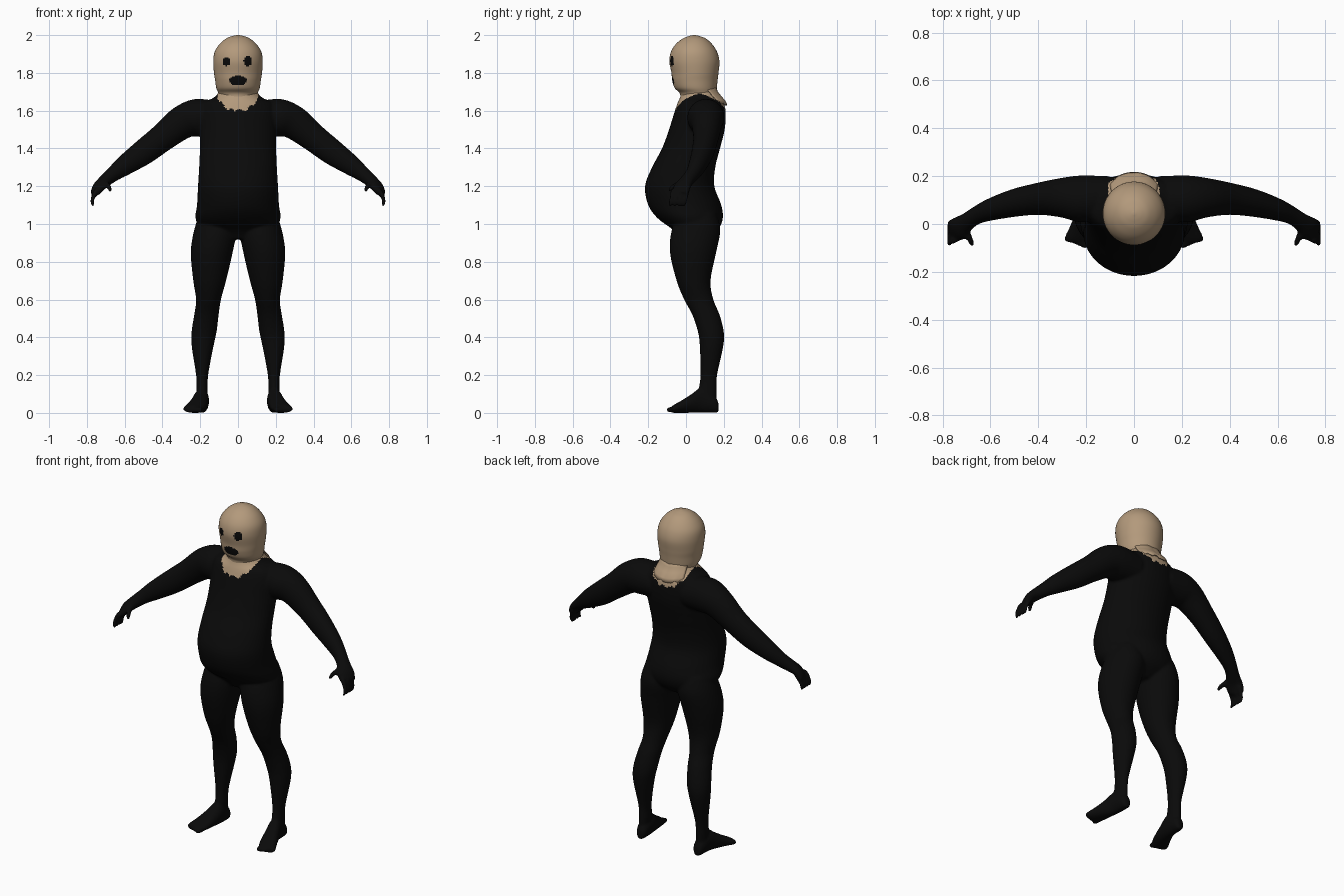
import bpy, bmesh, math, random
from mathutils import Vector

if "Cube" in bpy.data.objects:
    bpy.data.objects.remove(bpy.data.objects["Cube"])

random.seed(4)


def material(name, color):
    m = bpy.data.materials.new(name)
    m.diffuse_color = (*color, 1)
    m.use_nodes = True
    m.node_tree.nodes["Principled BSDF"].inputs["Base Color"].default_value = m.diffuse_color
    return m


BLACK = material("black suit", (0.003, 0.003, 0.003))
TAN = material("tan mask", (0.45, 0.32, 0.20))


def loft(bm, rings, sides=32, steps=4):
    """Closed skin over (centre, u, v) ellipses, with smooth in-between rings."""
    dense = []
    for i in range(len(rings) - 1):
        a, b, c, d = (rings[max(0, min(len(rings) - 1, i + k))] for k in (-1, 0, 1, 2))
        for s in range(steps):
            t = s / steps
            dense.append([(2 * q + (r - p) * t + (2 * p - 5 * q + 4 * r - w) * t * t
                           + (3 * q - p - 3 * r + w) * t ** 3) / 2
                          for p, q, r, w in zip(a, b, c, d)])
    dense.append(rings[-1])
    loops = []
    for c, u, v in dense:
        angles = [2 * math.pi * k / sides for k in range(sides)]
        loops.append([bm.verts.new(c + u * math.cos(a) + v * math.sin(a)) for a in angles])
    for lo, hi in zip(loops, loops[1:]):
        for k in range(sides):
            n = (k + 1) % sides
            bm.faces.new((lo[k], lo[n], hi[n], hi[k]))
    bm.faces.new(loops[0][::-1])
    bm.faces.new(loops[-1])


def level(z, x0, x1, y0, y1):
    """Horizontal ring from its extents."""
    return (Vector(((x0 + x1) / 2, (y0 + y1) / 2, z)),
            Vector(((x1 - x0) / 2, 0, 0)), Vector((0, (y1 - y0) / 2, 0)))


def tube(points):
    """Rings square to a path of (x, y, z, side radius, upright radius)."""
    out = []
    for i, p in enumerate(points):
        a, b = points[max(0, i - 1)], points[min(len(points) - 1, i + 1)]
        d = (Vector(b[:3]) - Vector(a[:3])).normalized()
        side = Vector((-d.y, d.x, 0)).normalized()
        out.append((Vector(p[:3]), side * p[3], d.cross(side) * p[4]))
    return out


def finish(bm, name):
    bmesh.ops.recalc_face_normals(bm, faces=bm.faces)
    me = bpy.data.meshes.new(name)
    bm.to_mesh(me)
    bm.free()
    ob = bpy.data.objects.new(name, me)
    bpy.context.collection.objects.link(ob)
    return ob


# Torso with a heavy belly
bm = bmesh.new()
torso = [(0.92, .08, -.03, .11), (0.97, .19, -.07, .17), (1.03, .225, -.15, .195),
         (1.10, .217, -.20, .187), (1.20, .212, -.217, .15), (1.30, .206, -.18, .155),
         (1.40, .202, -.127, .18), (1.50, .203, -.09, .205), (1.59, .205, -.062, .21),
         (1.64, .185, -.045, .20), (1.675, .12, -.03, .175), (1.74, .08, -.01, .14)]
loft(bm, [level(z, -h, h, a, b) for z, h, a, b in torso], 40)

# One leg
leg = [(1.06, .03, .20, -.03, .16), (.97, .008, .232, -.075, .182), (.85, .028, .25, -.085, .16),
       (.70, .063, .237, -.05, .13), (.60, .09, .222, -.01, .145), (.52, .102, .232, .033, .178),
       (.43, .113, .246, .063, .20), (.35, .13, .245, .073, .197), (.20, .158, .222, .076, .165),
       (.12, .16, .22, .066, .162), (.05, .165, .22, .06, .16)]
loft(bm, [level(*r) for r in leg])

# Foot and toes
foot = [(.172, .19, .018, .055), (.15, .19, .032, .09), (.08, .193, .040, .13),
        (.03, .205, .046, .10), (-.02, .22, .053, .068), (-.055, .234, .056, .048),
        (-.075, .24, .048, .036)]
loft(bm, [(Vector((x, y, t / 2)), Vector((h, 0, 0)), Vector((0, 0, t / 2)))
          for y, x, h, t in foot])
for i in range(5):
    x, r = .200 + .019 * i, .015 - .0015 * i
    loft(bm, tube([(x, -.05, .018, r, r), (x + .003, -.085 + .006 * i, .017, r, r),
                   (x + .004, -.103 + .008 * i, .014, r * .6, r * .6)]), 12)

# Arm and palm
loft(bm, tube([(.10, .11, 1.56, .09, .09), (.22, .105, 1.562, .098, .10),
               (.30, .11, 1.535, .083, .088), (.40, .105, 1.457, .067, .074),
               (.50, .088, 1.38, .058, .068), (.60, .06, 1.31, .046, .054),
               (.66, .035, 1.265, .037, .041), (.70, .008, 1.232, .038, .034),
               (.735, -.02, 1.198, .050, .026), (.76, -.03, 1.16, .046, .018)]))

# Fingers and thumb
for i in range(4):
    y = -.066 + .025 * i
    loft(bm, tube([(.745, y, 1.185, .012, .013), (.764, y - .008, 1.15, .012, .012),
                   (.772, y - .014, 1.12, .011, .011), (.767, y - .02, 1.093, .008, .008)]), 12)
loft(bm, tube([(.71, -.02, 1.215, .018, .018), (.69, -.055, 1.205, .014, .014),
               (.68, -.078, 1.188, .012, .012), (.676, -.088, 1.17, .008, .008)]), 12)

# Mirror the limbs and fuse everything into one skin
body = finish(bm, "body")
mirror = body.modifiers.new("mirror", "MIRROR")
mirror.use_mirror_merge = False
fuse = body.modifiers.new("fuse", "REMESH")
fuse.mode = "VOXEL"
fuse.voxel_size = 0.008
soft = body.modifiers.new("soft", "SMOOTH")
soft.iterations = 4
bpy.context.view_layer.update()
graph = bpy.context.evaluated_depsgraph_get()
skin = bpy.data.meshes.new_from_object(body.evaluated_get(graph))
body.modifiers.clear()
body.data = skin
skin.materials.clear()
skin.materials.append(BLACK)
skin.materials.append(TAN)

# Ragged lower edge of the mask spread over chest and nape
for p in skin.polygons:
    c = p.center
    edge = (1.605 if c.y < .07 else 1.60) + 4.5 * max(0, abs(c.x) - .03) ** 1.7
    edge += .006 * math.sin(c.x * 130) + random.uniform(-.004, .004)
    p.material_index = int(c.z > edge and abs(c.x) < .108)
    p.use_smooth = True

# Masked head with chin and neck
bm = bmesh.new()
head = [(1.63, .095, -.035, .17), (1.67, .098, -.03, .165), (1.695, .105, -.035, .16),
        (1.72, .115, -.06, .163), (1.76, .121, -.073, .167), (1.80, .127, -.077, .172),
        (1.86, .131, -.088, .177), (1.91, .124, -.08, .165), (1.95, .10, -.056, .14),
        (1.98, .066, -.02, .108), (1.994, .035, .012, .075), (2.0, .006, .038, .05)]
loft(bm, [level(z, -h, h, a, b) for z, h, a, b in head], 96, 7)
head = finish(bm, "masked_head")
head.data.materials.append(TAN)
head.data.materials.append(BLACK)

# Eye holes and mouth hole
holes = [(-.06, 1.86, .021, .022), (.052, 1.864, .023, .027), (0, 1.76, .048, .026)]
for p in head.data.polygons:
    c = p.center
    p.use_smooth = True
    p.material_index = int(c.y < .02 and any(
        ((c.x - x) / a) ** 2 + ((c.z - z) / b) ** 2 < 1 for x, z, a, b in holes))

# Loose flap of the mask behind the neck
bm = bmesh.new()
rows = []
for j, (z, r) in enumerate([(1.73, .158), (1.70, .168), (1.675, .188), (1.65, .210), (1.63, .217)]):
    row = []
    for i in range(25):
        t = i / 12 - 1
        drop = random.uniform(-.006, .006) if j == 4 else 0
        row.append(bm.verts.new(((.088 + .004 * j) * t, r - .05 * abs(t) ** 2.5,
                                 z + drop + .01 * abs(t))))
    rows.append(row)
for a, b in zip(rows, rows[1:]):
    for i in range(24):
        bm.faces.new((a[i], a[i + 1], b[i + 1], b[i]))
flap = finish(bm, "mask_flap")
flap.data.materials.append(TAN)
flap.data.shade_smooth()
thick = flap.modifiers.new("thickness", "SOLIDIFY")
thick.thickness = 0.006
